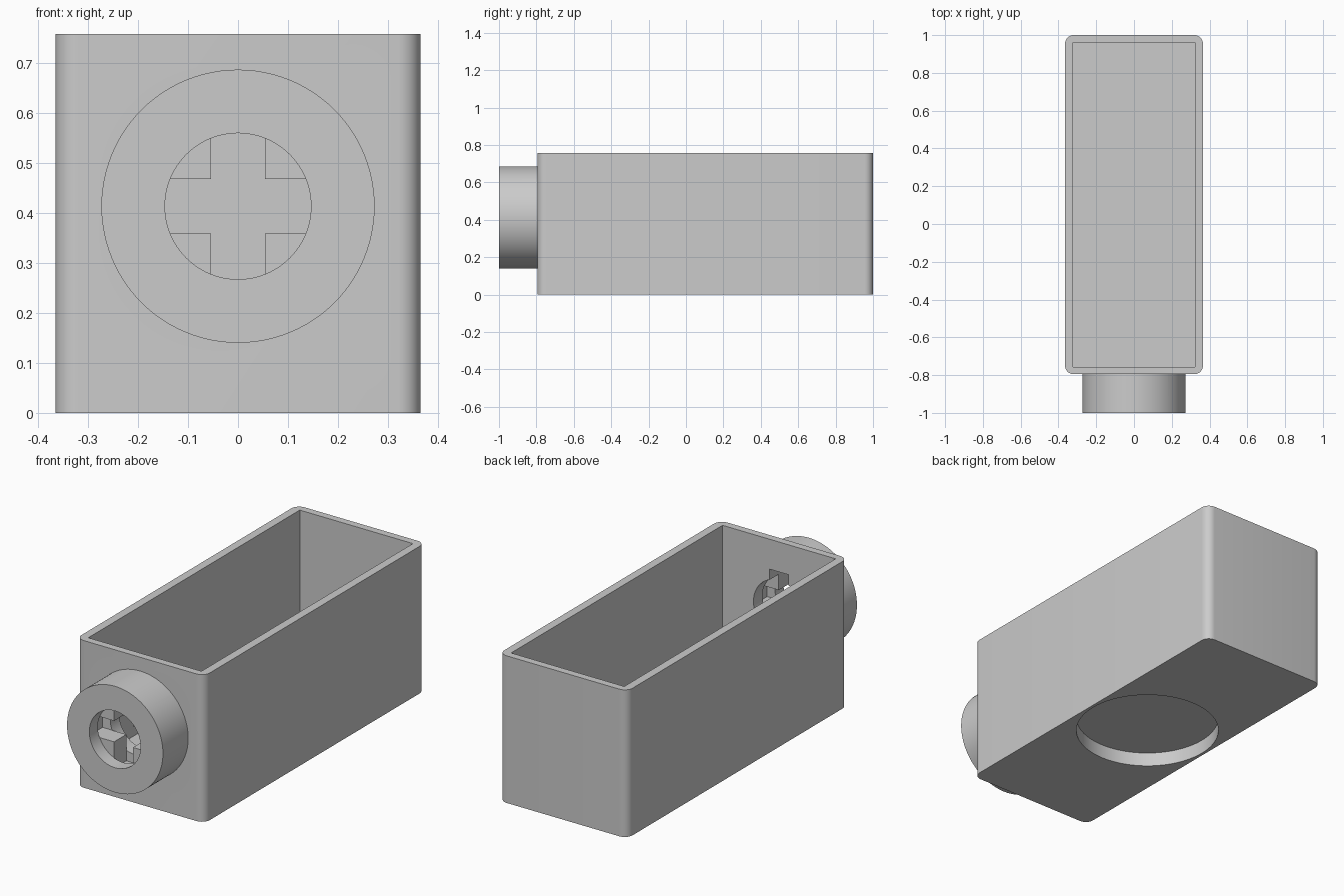
import bpy, bmesh, math
from mathutils import Matrix, Vector

cube = bpy.data.objects.get("Cube")
if cube:
    bpy.data.objects.remove(cube, do_unlink=True)

grey = bpy.data.materials.new("light_grey")
grey.use_nodes = True
colour = (0.6, 0.6, 0.6, 1)
grey.diffuse_color = colour
grey.node_tree.nodes["Principled BSDF"].inputs["Base Color"].default_value = colour


def finish(name, bm):
    mesh = bpy.data.meshes.new(name)
    bm.to_mesh(mesh)
    bm.free()
    mesh.materials.append(grey)
    ob = bpy.data.objects.new(name, mesh)
    bpy.context.collection.objects.link(ob)
    return ob


def block(name, low, high, corner=0):
    low, high = Vector(low), Vector(high)
    bm = bmesh.new()
    bmesh.ops.create_cube(bm, size=1, matrix=Matrix.Translation((low + high) / 2)
                          @ Matrix.Diagonal((*(high - low), 1)))
    if corner:
        uprights = [e for e in bm.edges
                    if abs(e.verts[0].co.z - e.verts[1].co.z) > 0.1]
        bmesh.ops.bevel(bm, geom=uprights, offset=corner, segments=8,
                        profile=0.5, affect='EDGES')
    return finish(name, bm)


def cylinder(name, radius, start, end, axis):
    start, end = Vector(start), Vector(end)
    turn = Matrix.Rotation(math.pi / 2, 4, 'X') if axis == 'Y' else Matrix()
    bm = bmesh.new()
    bmesh.ops.create_cone(bm, cap_ends=True, segments=96, radius1=radius, radius2=radius,
                          depth=(end - start).length,
                          matrix=Matrix.Translation((start + end) / 2) @ turn)
    return finish(name, bm)


def combine(target, tool, operation='DIFFERENCE'):
    mod = target.modifiers.new(tool.name, 'BOOLEAN')
    mod.operation, mod.object, mod.solver = operation, tool, 'EXACT'
    bpy.context.view_layer.objects.active = target
    bpy.ops.object.modifier_apply(modifier=mod.name)
    bpy.data.objects.remove(tool, do_unlink=True)


# Open box with rounded upright corners
HALF, FRONT, HEIGHT = 0.365, -0.795, 0.757
INNER_FRONT, FLOOR = -0.757, 0.11
box = block("open_box", (-HALF, FRONT, 0), (HALF, 1, HEIGHT), 0.045)
combine(box, block("cavity", (-0.322, INNER_FRONT, FLOOR), (0.322, 0.962, 1)))

# Shallow round recess under the floor
mid = (FRONT + 1) / 2
combine(box, cylinder("base_recess", 0.35, (0, mid, -0.1), (0, mid, 0.073), 'Z'))

# Round collar on the front wall
AXIS, HOLE, ARM, REACH = 0.413, 0.146, 0.054, 0.19
MOUTH, BACK = -0.93, -0.83
combine(box, cylinder("collar", 0.273, (0, -1, AXIS), (0, -0.78, AXIS), 'Y'), 'UNION')

# Round mouth, cross-shaped chamber, then round exit with an upper notch
combine(box, cylinder("mouth", HOLE, (0, -1.1, AXIS), (0, MOUTH, AXIS), 'Y'))
for name, x, z in (("upright_slot", ARM, REACH), ("level_slot", REACH, ARM)):
    combine(box, block(name, (-x, MOUTH - 0.001, AXIS - z), (x, BACK, AXIS + z)))
combine(box, cylinder("exit", HOLE, (0, BACK - 0.001, AXIS), (0, -0.7, AXIS), 'Y'))
combine(box, block("notch", (-ARM, BACK - 0.002, AXIS), (ARM, -0.7, AXIS + REACH)))

# Smooth shading on the round parts, sharp edges elsewhere
bpy.ops.object.select_all(action='DESELECT')
box.select_set(True)
bpy.context.view_layer.objects.active = box
bpy.ops.object.shade_smooth_by_angle(angle=math.radians(30))
